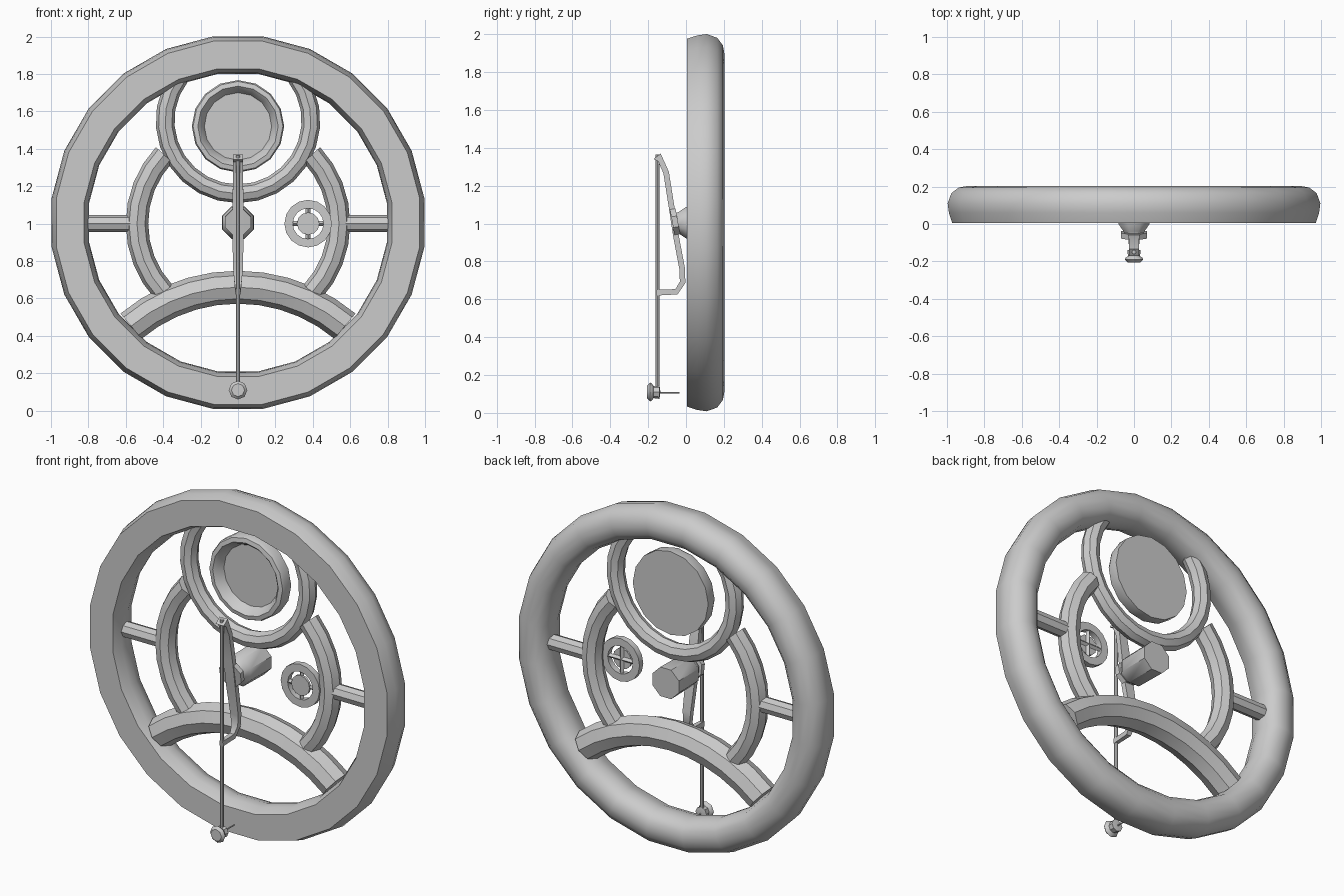
import bpy, bmesh
from math import sin, cos, pi, radians
from mathutils import Vector

if "Cube" in bpy.data.objects:
    bpy.data.objects.remove(bpy.data.objects["Cube"])


def finish(name, bm, smooth=True):
    bmesh.ops.remove_doubles(bm, verts=bm.verts, dist=1e-5)
    bmesh.ops.recalc_face_normals(bm, faces=bm.faces)
    me = bpy.data.meshes.new(name)
    bm.to_mesh(me)
    bm.free()
    ob = bpy.data.objects.new(name, me)
    bpy.context.collection.objects.link(ob)
    if smooth:
        bpy.context.view_layer.objects.active = ob
        ob.select_set(True)
        bpy.ops.object.shade_smooth_by_angle(angle=radians(40))
        ob.select_set(False)
    return ob


def lathe(name, profile, cx, cz, n, a0=0, a1=360, loop=False, start=0.0):
    """Turn an (r, y) profile around a y axis; angle 0 = +x, 90 = +z."""
    bm = bmesh.new()
    full = a1 - a0 == 360
    rings = []
    for i in range(n if full else n + 1):
        a = radians(a0 + start + (a1 - a0) * i / n)
        rings.append([bm.verts.new((cx + r * cos(a), y, cz + r * sin(a))) for r, y in profile])
    m = len(profile)
    for i in range(n):
        p, q = rings[i], rings[(i + 1) % len(rings)]
        for j in range(m if loop else m - 1):
            k = (j + 1) % m
            bm.faces.new((p[j], p[k], q[k], q[j]))
    if not full:
        bm.faces.new(rings[0])
        bm.faces.new(rings[-1])
    bmesh.ops.dissolve_degenerate(bm, edges=bm.edges, dist=1e-5)
    return finish(name, bm)


def tube(R, r, y=0.1, n=8):
    return [(R + r * cos(2 * pi * i / n), y + r * sin(2 * pi * i / n)) for i in range(n)]


def rod(name, p, q, r, n=8):
    p, q = Vector(p), Vector(q)
    bm = bmesh.new()
    bmesh.ops.create_cone(bm, cap_ends=True, segments=n, radius1=r, radius2=r, depth=(q - p).length)
    rot = (q - p).to_track_quat('Z', 'Y')
    for v in bm.verts:
        v.co = rot @ v.co + (p + q) / 2
    return finish(name, bm)


# Main rim: flat front, rounded back
rim = [(0.83, 0.005), (0.98, 0.005), (0.998, 0.06), (1.005, 0.11), (0.985, 0.165), (0.945, 0.195),
       (0.9, 0.203), (0.855, 0.195), (0.82, 0.165), (0.803, 0.11), (0.808, 0.06)]
lathe("main_rim", rim, 0, 1.005, 24, loop=True, start=7.5)

# Curved tubes inside the rim
lathe("upper_arc", tube(0.39, 0.05), 0, 1.55, 18, 142, 398, loop=True)
lathe("lower_arc", tube(0.89, 0.088), 0, -0.23, 10, 50, 130, loop=True)
for side, mid in (("right", 0), ("left", 180)):
    lathe(side + "_arc", tube(0.54, 0.06), 0, 1.0, 8, mid - 43, mid + 43, loop=True)
    s = cos(radians(mid))
    rod(side + "_spoke", (0.54 * s, 0.1, 1), (0.83 * s, 0.1, 1), 0.046)

# Dish with a recessed front
lathe("dish", [(0, 0.125), (0.18, 0.125), (0.2, 0.085), (0.215, 0.07), (0.24, 0.075),
               (0.247, 0.09), (0.247, 0.145), (0, 0.145)], 0, 1.52, 16)

# Small valve wheel
vx = 0.375
lathe("valve_ring", [(0.082, 0.045), (0.127, 0.045), (0.127, 0.08), (0.082, 0.08)], vx, 1.0, 16, loop=True)
lathe("valve_disc", [(0, 0.048), (0.06, 0.048), (0.06, 0.062), (0, 0.062)], vx, 1.0, 12)
for i in range(2):
    d = Vector((cos(i * pi / 2), 0, sin(i * pi / 2))) * 0.09
    c = Vector((vx, 0.062, 1.0))
    rod(f"valve_spoke_{i}", c - d, c + d, 0.013, 4)

# Central hub
lathe("hub", [(0, -0.055), (0.055, -0.055), (0.06, -0.04), (0.09, 0.0), (0.093, 0.19), (0, 0.19)],
      0, 1.005, 8, start=22.5)
plate = lathe("hub_plate", [(0, -0.015), (0.075, -0.015), (0.075, 0.015), (0, 0.015)], 0, 0, 8, start=22.5)
plate.location = (0, -0.058, 1.01)
plate.rotation_euler = (radians(10), 0, 0)

# Bent lever: centre line (y, z, half width), swept as a flat strip
path = [(-0.158, 1.335, .026), (-0.145, 1.36, .026), (-0.105, 1.27, .026), (-0.078, 1.1, .03),
        (-0.052, 0.93, .03), (-0.02, 0.76, .026), (-0.018, 0.69, .02), (-0.05, 0.64, .014), (-0.158, 0.635, .011)]
bm = bmesh.new()
loops = []
for i, (y, z, w) in enumerate(path):
    a, b = path[max(i - 1, 0)], path[min(i + 1, len(path) - 1)]
    t = Vector((0, b[0] - a[0], b[1] - a[1])).normalized()
    nrm = Vector((0, -t.z, t.y)) * 0.015
    c = Vector((0, y, z))
    loops.append([bm.verts.new(c + nrm * k + Vector((h * w, 0, 0)))
                  for h, k in ((-1, -1), (1, -1), (1, 1), (-1, 1))])
for p, q in zip(loops, loops[1:]):
    for j in range(4):
        bm.faces.new((p[j], p[(j + 1) % 4], q[(j + 1) % 4], q[j]))
bm.faces.new(loops[0])
bm.faces.new(loops[-1])
finish("lever", bm)

# Hanging rod, bob and pin
rod("hanging_rod", (0, -0.15, 0.1), (0, -0.15, 1.365), 0.011)
lathe("bob", [(0, -0.205), (0.035, -0.205), (0.05, -0.19), (0.045, -0.18), (0.032, -0.172),
              (0.036, -0.14), (0, -0.135)], 0, 0.11, 8)
rod("pin", (0, -0.14, 0.107), (0, -0.035, 0.107), 0.004, 6)
